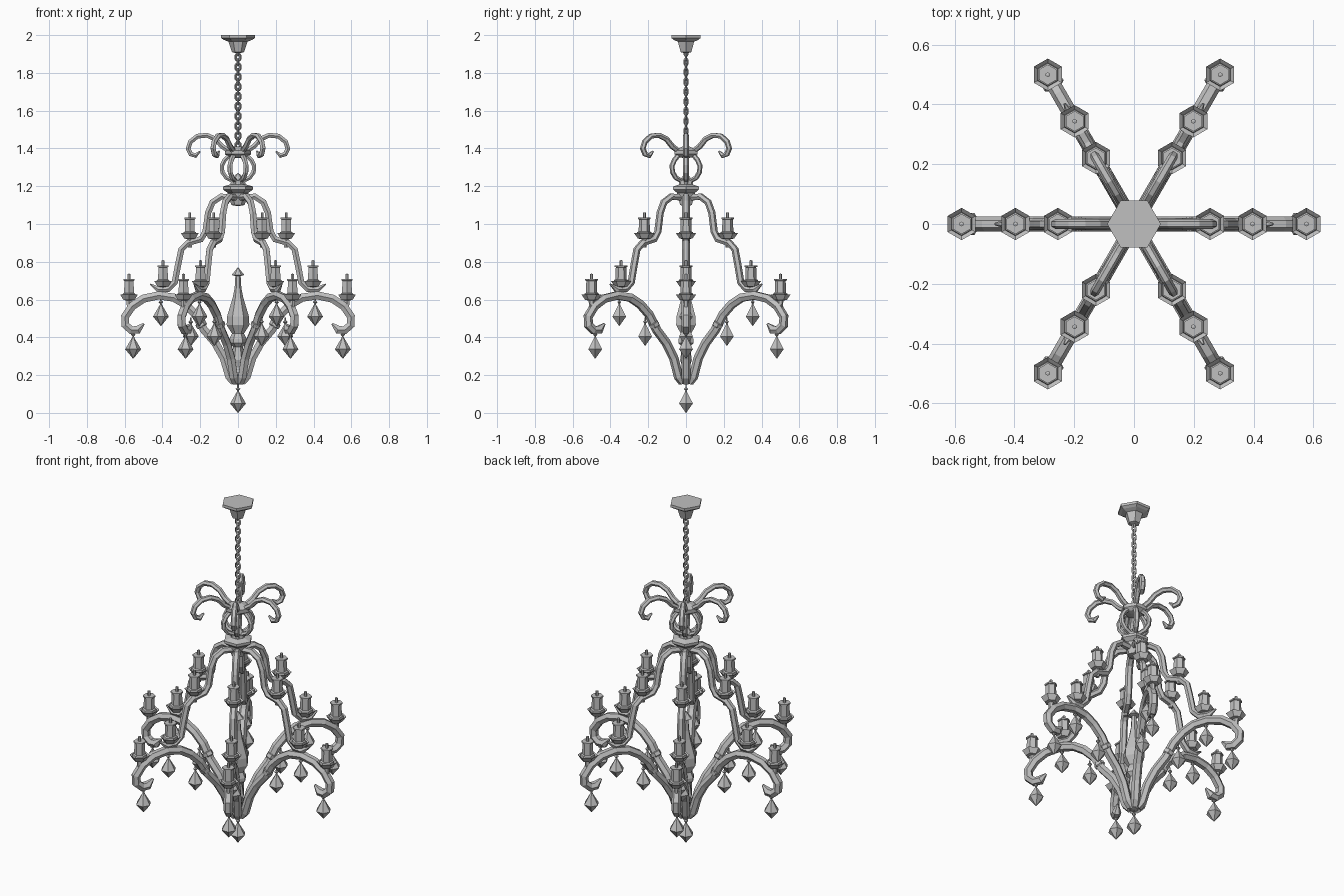
import bpy, bmesh, math
from mathutils import Vector, Matrix

cube = bpy.data.objects.get("Cube")
if cube:
    bpy.data.objects.remove(cube)

metal = bpy.data.materials.new("grey_metal")
metal.use_nodes = True
GREY = (0.53, 0.53, 0.53, 1)
metal.diffuse_color = GREY
metal.node_tree.nodes["Principled BSDF"].inputs["Base Color"].default_value = GREY


def finish(bm, name):
    bmesh.ops.remove_doubles(bm, verts=bm.verts, dist=0.0004)
    bmesh.ops.recalc_face_normals(bm, faces=bm.faces)
    mesh = bpy.data.meshes.new(name)
    bm.to_mesh(mesh)
    bm.free()
    mesh.materials.append(metal)
    return mesh


def skin(bm, rings, closed=False):
    """Join rings of points into a tube."""
    rows = [[bm.verts.new(p) for p in ring] for ring in rings]
    n = len(rows[0])
    pairs = list(zip(rows, rows[1:]))
    if closed:
        pairs.append((rows[-1], rows[0]))
    for a, b in pairs:
        for i in range(n):
            j = (i + 1) % n
            bm.faces.new((a[i], a[j], b[j], b[i]))
    if not closed:
        bm.faces.new(rows[0])
        bm.faces.new(rows[-1])


def lathe(name, profile, phase=0.0, sides=6):
    """Turned part from (radius, height) points."""
    bm = bmesh.new()
    angles = [phase + math.tau * i / sides for i in range(sides)]
    skin(bm, [[(max(r, 0.001) * math.cos(a), max(r, 0.001) * math.sin(a), z)
               for a in angles] for r, z in profile])
    return finish(bm, name)


def tube(name, path, half, width, tip=1.0, sides=6, closed=False):
    """Bar swept along a path in the XZ plane; tip scales its last point."""
    bm = bmesh.new()
    pts = [Vector((x, 0, z)) for x, z in path]
    n, rings = len(pts), []
    for i, p in enumerate(pts):
        if closed:
            before, after = pts[i - 1], pts[(i + 1) % n]
        else:
            before, after = pts[max(i - 1, 0)], pts[min(i + 1, n - 1)]
        t = (after - before).normalized()
        up = Vector((-t.z, 0, t.x))
        s = tip if i == n - 1 else 1.0
        ring = []
        for k in range(sides):
            a = math.tau * k / sides
            ring.append(p + up * (half * s * math.sin(a))
                        + Vector((0, width * s * math.cos(a), 0)))
        rings.append(ring)
    skin(bm, rings, closed)
    return finish(bm, name)


def place(mesh, name, loc=(0, 0, 0), angle=0.0):
    ob = bpy.data.objects.new(name, mesh)
    ob.matrix_world = Matrix.Rotation(angle, 4, 'Z') @ Matrix.Translation(loc)
    bpy.context.collection.objects.link(ob)
    return ob


# Central turned parts
place(lathe("ceiling_plate", [(0.09, 2.0), (0.09, 1.985), (0.075, 1.975), (0.05, 1.965),
                              (0.032, 1.91), (0.012, 1.905)]), "ceiling_plate")
place(lathe("crown_collar", [(0.02, 1.41), (0.05, 1.4), (0.07, 1.39), (0.07, 1.37),
                             (0.05, 1.355), (0.02, 1.35)]), "crown_collar")
place(lathe("upper_hub", [(0, 1.27), (0.02, 1.255), (0.035, 1.235), (0.04, 1.21),
                          (0.08, 1.198), (0.08, 1.183), (0.055, 1.165), (0.045, 1.13),
                          (0.035, 1.1), (0, 1.095)]), "upper_hub")
place(lathe("centre_column", [(0, 0.77), (0.034, 0.73), (0.014, 0.725), (0.018, 0.66),
                              (0.028, 0.61), (0.058, 0.51), (0.06, 0.465), (0.032, 0.42),
                              (0.046, 0.39), (0.046, 0.37), (0.025, 0.35), (0.036, 0.28),
                              (0.02, 0.24), (0.035, 0.18), (0.025, 0.155), (0, 0.15)]),
      "centre_column")

# Chain of alternating links
PITCH, LINKS = 0.026, 20
for turn, half_w in ((0, 0.012), (1, 0.007)):
    path = [(half_w * sx, 0.018 * sz) for sx, sz in
            ((1, 0.6), (0.6, 1), (-0.6, 1), (-1, 0.6), (-1, -0.6), (-0.6, -1), (0.6, -1), (1, -0.6))]
    link = tube("chain_link", path, 0.006, 0.006, sides=4, closed=True)
    for i in range(turn, LINKS, 2):
        place(link, f"chain_link_{i + 1}", (0, 0, 1.415 + PITCH * i), turn * math.pi / 2)

# Shapes repeated on each of the six arms
lower_arm = tube("lower_arm", [(0.02, 0.165), (0.045, 0.19), (0.075, 0.29), (0.12, 0.37),
                               (0.18, 0.44), (0.225, 0.52), (0.28, 0.575), (0.34, 0.61),
                               (0.42, 0.622), (0.5, 0.605), (0.56, 0.565), (0.598, 0.51),
                               (0.596, 0.465), (0.565, 0.438), (0.53, 0.44), (0.498, 0.472)],
                 0.025, 0.025, tip=0.25)
upper_arm = tube("upper_arm", [(0.02, 1.14), (0.09, 1.145), (0.135, 1.115), (0.158, 1.06),
                               (0.172, 0.96), (0.195, 0.92), (0.265, 0.9), (0.3, 0.865),
                               (0.318, 0.78), (0.335, 0.69), (0.37, 0.655), (0.42, 0.652),
                               (0.465, 0.682)], 0.019, 0.02, tip=0.2)
scroll = tube("crown_scroll", [(0.045, 1.385), (0.085, 1.412), (0.12, 1.45), (0.165, 1.47),
                               (0.215, 1.465), (0.252, 1.435), (0.264, 1.4), (0.25, 1.37),
                               (0.225, 1.362), (0.2, 1.385)], 0.015, 0.016, tip=0.3)
cage_rib = tube("cage_rib", [(0.045, 1.365), (0.07, 1.34), (0.085, 1.31), (0.083, 1.275),
                             (0.062, 1.245), (0.03, 1.23), (0.025, 1.2)], 0.013, 0.015)
joint = lathe("arm_joint", [(0.014, 0.022), (0.029, 0.01), (0.029, -0.01), (0.014, -0.022)])
candle = lathe("candle", [(0.012, -0.045), (0.016, 0), (0.034, 0.003), (0.054, 0.032),
                          (0.04, 0.02), (0.038, 0.036), (0.03, 0.04), (0.028, 0.104),
                          (0.034, 0.106), (0.034, 0.114), (0.008, 0.114), (0.008, 0.14),
                          (0, 0.142)], math.pi / 6)
pendant = lathe("pendant", [(0.004, 0.15), (0.004, 0.135), (0.013, 0.127), (0.004, 0.118),
                            (0.008, 0.108), (0.042, 0.05), (0, 0)])

CANDLES = (("upper", 0.255, 0.92), ("middle", 0.397, 0.667), ("outer", 0.577, 0.595))
PENDANTS = (("inner", 0.25, 0.355), ("middle", 0.408, 0.46), ("outer", 0.555, 0.287))

for n in range(6):
    a = math.radians(60 * n)
    tag = n + 1
    for mesh in (lower_arm, upper_arm, scroll, cage_rib):
        place(mesh, f"{mesh.name}_{tag}", angle=a)
    # collar slanted along the arm
    ob = place(joint, f"arm_joint_{tag}", (0.195, 0, 0.468), a)
    ob.matrix_world = ob.matrix_world @ Matrix.Rotation(math.radians(32), 4, 'Y')
    for tier, r, z in CANDLES:
        place(candle, f"{tier}_candle_{tag}", (r, 0, z), a)
    for tier, r, z in PENDANTS:
        place(pendant, f"{tier}_pendant_{tag}", (r, 0, z), a)

place(pendant, "bottom_pendant", (0, 0, 0))
